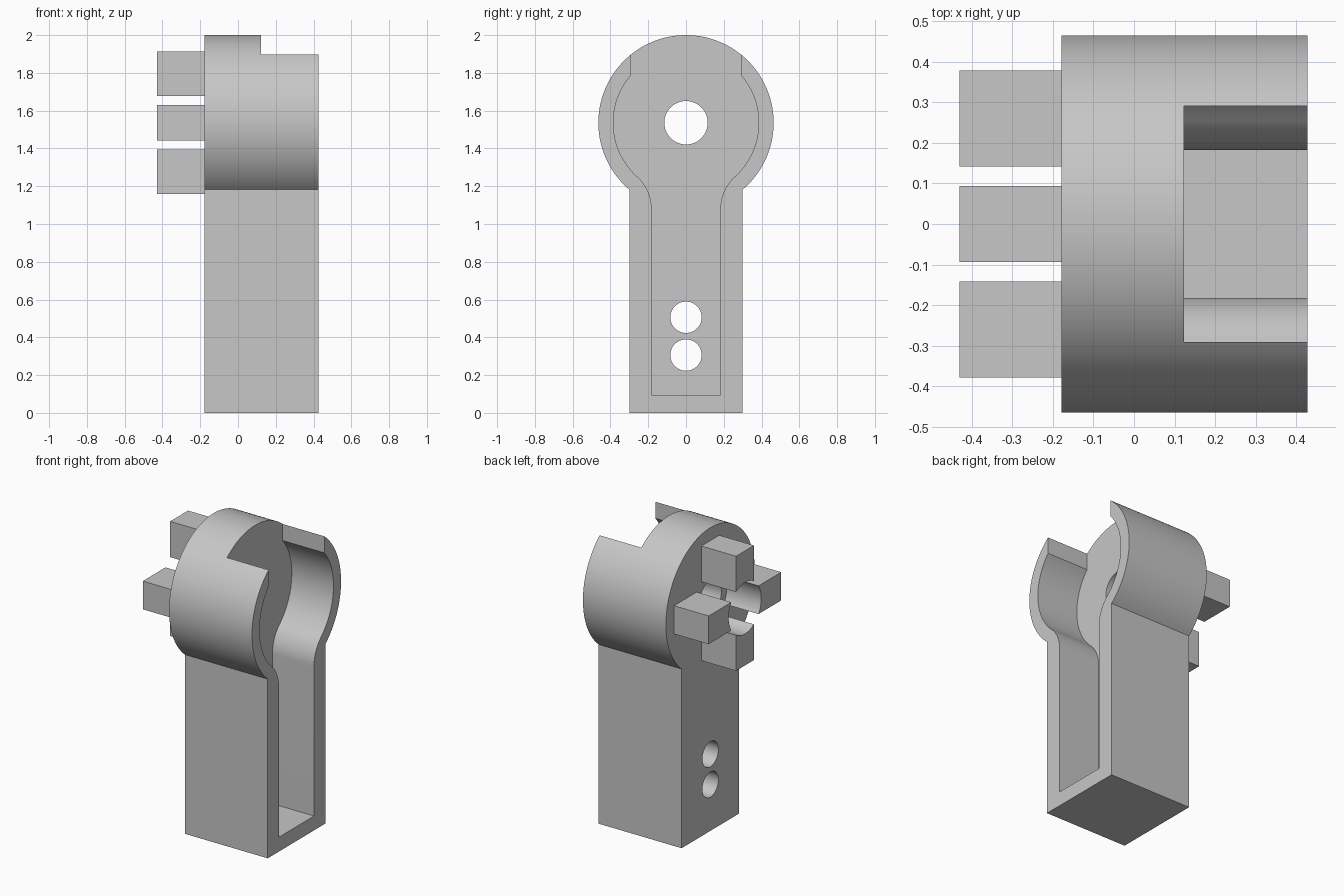
import bpy, bmesh
from math import sin, cos, pi, acos, asin, atan2, sqrt, hypot
from mathutils import Matrix

default = bpy.data.objects.get("Cube")
if default:
    bpy.data.objects.remove(default)

grey = bpy.data.materials.new("plain grey")
grey.use_nodes = True
colour = (0.57, 0.57, 0.57, 1)
grey.diffuse_color = colour
grey.node_tree.nodes["Principled BSDF"].inputs["Base Color"].default_value = colour

# Shared dimensions
BACK, WALL, FRONT, PEG_END = -0.178, 0.123, 0.427, -0.43
HEAD_Z, HEAD_R = 1.536, 0.464


def arc(cy, cz, r, start, end, steps):
    return [(cy + r * cos(start + (end - start) * i / steps),
             cz + r * sin(start + (end - start) * i / steps)) for i in range(steps + 1)]


def prism(name, profile, x0, x1):
    """Extrude a closed (y, z) profile along x."""
    bm = bmesh.new()
    face = bm.faces.new([bm.verts.new((x0, y, z)) for y, z in profile])
    ext = bmesh.ops.extrude_face_region(bm, geom=[face])
    moved = [v for v in ext["geom"] if isinstance(v, bmesh.types.BMVert)]
    bmesh.ops.translate(bm, verts=moved, vec=(x1 - x0, 0, 0))
    bmesh.ops.recalc_face_normals(bm, faces=bm.faces)
    mesh = bpy.data.meshes.new(name)
    bm.to_mesh(mesh)
    bm.free()
    obj = bpy.data.objects.new(name, mesh)
    obj.data.materials.append(grey)
    bpy.context.collection.objects.link(obj)
    return obj


def mirrored(half):
    """Close a bottom-to-top right half with its mirror image."""
    return half + [(-y, z) for y, z in reversed(half)]


def rod(z, r, x0, x1):
    return prism("hole_cutter", arc(0, z, r, 0, 2 * pi, 64)[:-1], x0, x1)


def select_only(obj):
    bpy.ops.object.select_all(action="DESELECT")
    obj.select_set(True)
    bpy.context.view_layer.objects.active = obj


def cut(obj, cutter):
    cutter.hide_render = True
    mod = obj.modifiers.new("cut", "BOOLEAN")
    mod.operation, mod.solver, mod.object = "DIFFERENCE", "EXACT", cutter
    select_only(obj)
    bpy.ops.object.modifier_apply(modifier=mod.name)
    bpy.data.objects.remove(cutter)


def smooth(obj):
    select_only(obj)
    bpy.ops.object.shade_smooth_by_angle()


# Housing: square stem with a round head
stem = 0.30
join = -acos(stem / HEAD_R)
housing = prism("housing", mirrored(
    [(stem, 0)] + arc(0, HEAD_Z, HEAD_R, join, pi / 2, 56)[:-1]), BACK, FRONT)

# Cavity: slot blending into a round pocket, open at the top
slot, pocket, mouth, blend_z = 0.182, 0.385, 0.29, 1.08
drop = HEAD_Z - blend_z
blend = (slot ** 2 + drop ** 2 - pocket ** 2) / (2 * (pocket - slot))
turn = atan2(drop, -(slot + blend))
half = ([(slot, 0.095)] + arc(slot + blend, blend_z, blend, pi, turn, 16)
        + arc(0, HEAD_Z, pocket, turn - pi, acos(mouth / pocket), 32)[1:]
        + [(mouth, 2.2)])
cut(housing, prism("cavity_cutter", mirrored(half), WALL, FRONT + 0.2))

# Shaft hole and two fixing holes through the back wall
for z, r in ((HEAD_Z, 0.115), (0.506, 0.083), (0.306, 0.083)):
    cut(housing, rod(z, r, BACK - 0.1, WALL + 0.1))
smooth(housing)

# Four coupling pegs with hollowed inner ends
near, far, width = 0.142, 0.378, 0.093
names = ("left_facing_peg", "top_peg", "opposite_peg", "bottom_peg")
for i, name in enumerate(("back_peg", "top_peg", "front_peg", "bottom_peg")):
    a = i * pi / 2
    corners = [(0.1, -width), (far, -width), (far, width), (0.1, width)]
    profile = [(u * cos(a) - v * sin(a), HEAD_Z + u * sin(a) + v * cos(a)) for u, v in corners]
    peg = prism(name, profile, PEG_END, BACK)
    cut(peg, rod(HEAD_Z, hypot(near, width), PEG_END - 0.1, BACK + 0.1))
    smooth(peg)
